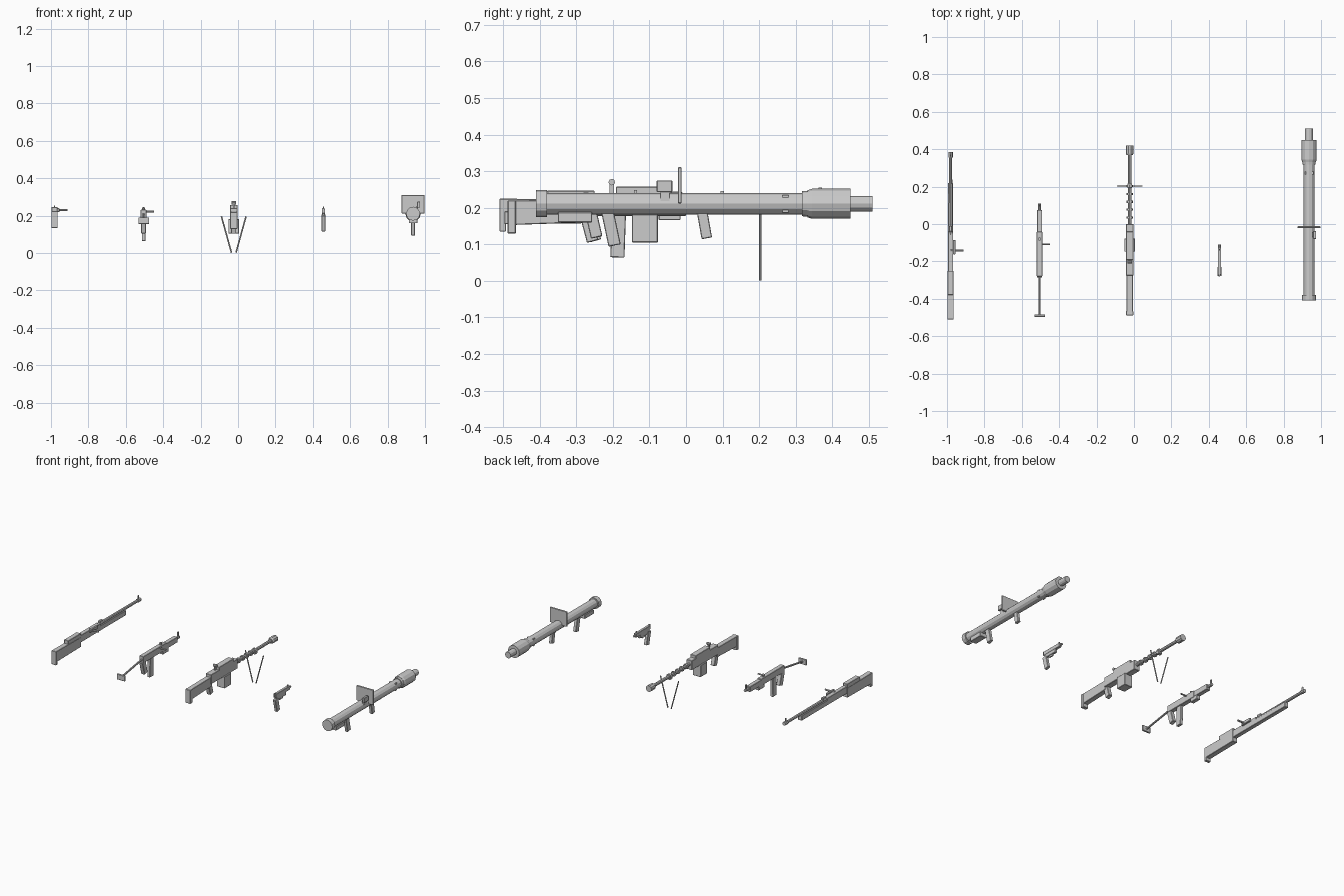
import bpy, bmesh, math
from mathutils import Matrix, Vector

if "Cube" in bpy.data.objects:
    bpy.data.objects.remove(bpy.data.objects["Cube"])


def finish(name, bm, bevel=0.0):
    bmesh.ops.recalc_face_normals(bm, faces=bm.faces)
    me = bpy.data.meshes.new(name)
    bm.to_mesh(me)
    bm.free()
    ob = bpy.data.objects.new(name, me)
    bpy.context.collection.objects.link(ob)
    if bevel:
        m = ob.modifiers.new("edge", 'BEVEL')
        m.width, m.segments = bevel, 1
    return ob


def box(name, x, w, y0, y1, z0, z1, tilt=0, bevel=0.002):
    """Box of width w centred on x; tilt swings the lower end forward."""
    bm = bmesh.new()
    bmesh.ops.create_cube(bm, size=1)
    mat = (Matrix.Translation((x, (y0 + y1) / 2, (z0 + z1) / 2))
           @ Matrix.Rotation(math.radians(tilt), 4, 'X')
           @ Matrix.Diagonal((w, y1 - y0, z1 - z0, 1)))
    bmesh.ops.transform(bm, matrix=mat, verts=bm.verts)
    return finish(name, bm, bevel)


def lathe(name, x, z, profile, sides=12):
    """Closed turned part along y from (y, radius) pairs."""
    bm = bmesh.new()
    rings = []
    for y, r in profile:
        rings.append([bm.verts.new((x + r * math.cos(2 * math.pi * i / sides), y,
                                    z + r * math.sin(2 * math.pi * i / sides)))
                      for i in range(sides)])
    for a, b in zip(rings, rings[1:]):
        for i in range(sides):
            j = (i + 1) % sides
            bm.faces.new((a[i], a[j], b[j], b[i]))
    bm.faces.new(rings[0])
    bm.faces.new(rings[-1])
    return finish(name, bm)


def rod(name, p, q, r, sides=8):
    p, q = Vector(p), Vector(q)
    bm = bmesh.new()
    bmesh.ops.create_cone(bm, cap_ends=True, segments=sides, radius1=r, radius2=r,
                          depth=(q - p).length)
    rot = (q - p).to_track_quat('Z', 'Y').to_matrix().to_4x4()
    bmesh.ops.transform(bm, matrix=Matrix.Translation((p + q) / 2) @ rot, verts=bm.verts)
    return finish(name, bm)


def side_profile(name, x, w, pts, bevel=0.002):
    """Outline of (y, z) points extruded to width w."""
    bm = bmesh.new()
    f = bm.faces.new([bm.verts.new((x - w / 2, y, z)) for y, z in pts])
    ext = bmesh.ops.extrude_face_region(bm, geom=[f])
    bmesh.ops.translate(bm, vec=(w, 0, 0),
                        verts=[v for v in ext['geom'] if isinstance(v, bmesh.types.BMVert)])
    return finish(name, bm, bevel)


# Bolt-action rifle
X = -0.981
side_profile("rifle_stock", X, 0.034, [(-0.50, 0.155), (-0.25, 0.158), (-0.25, 0.222), (-0.50, 0.225)])
box("rifle_butt_plate", X, 0.034, -0.51, -0.492, 0.135, 0.225)
box("rifle_comb", X, 0.032, -0.38, -0.25, 0.205, 0.247)
box("rifle_receiver", X, 0.028, -0.27, -0.045, 0.185, 0.232)
box("rifle_fore_stock", X, 0.027, -0.06, 0.22, 0.185, 0.218)
lathe("rifle_barrel", X, 0.224, [(-0.06, 0.010), (0.345, 0.009), (0.385, 0.009)], 8)
lathe("rifle_muzzle_band", X, 0.224, [(0.355, 0.012), (0.385, 0.012)], 8)
box("rifle_front_sight", X, 0.006, 0.362, 0.372, 0.228, 0.255, bevel=0)
box("rifle_rear_sight", X, 0.016, -0.04, -0.01, 0.228, 0.244)
box("rifle_bolt", -0.961, 0.014, -0.162, -0.085, 0.219, 0.240)
rod("rifle_bolt_handle", (X, -0.142, 0.230), (-0.912, -0.142, 0.230), 0.006)

# Compact automatic with folding stock
X = -0.505
box("smg_receiver", X, 0.030, -0.28, -0.04, 0.188, 0.232)
box("smg_fore_end", X, 0.028, -0.05, 0.075, 0.190, 0.226)
lathe("smg_barrel", X, 0.210, [(0.06, 0.009), (0.11, 0.009)], 8)
box("smg_front_sight", X, 0.006, 0.094, 0.104, 0.21, 0.246, bevel=0)
rod("smg_rear_sight", (X, -0.08, 0.225), (X, -0.08, 0.245), 0.009)
box("smg_lower_block", X, 0.026, -0.075, -0.015, 0.166, 0.195)
box("smg_magazine", X, 0.019, -0.205, -0.166, 0.064, 0.195, tilt=-2)
box("smg_grip", X, 0.026, -0.276, -0.243, 0.108, 0.195, tilt=15)
rod("smg_charging_handle", (X, -0.108, 0.223), (-0.448, -0.108, 0.223), 0.005)
rod("smg_stock_strut", (X, -0.275, 0.208), (X, -0.488, 0.173), 0.006)
box("smg_shoulder_plate", -0.504, 0.058, -0.497, -0.485, 0.155, 0.191)

# Belt-fed gun with bipod
X = -0.023
side_profile("mg_stock", X, 0.034, [(-0.475, 0.153), (-0.27, 0.160), (-0.27, 0.222), (-0.475, 0.220)])
box("mg_butt_plate", X, 0.038, -0.488, -0.465, 0.130, 0.220)
box("mg_receiver", X, 0.040, -0.275, 0.0, 0.178, 0.240)
box("mg_top_cover", X, 0.040, -0.192, -0.04, 0.235, 0.258)
rod("mg_rear_sight", (X - 0.012, -0.203, 0.270), (X + 0.012, -0.203, 0.270), 0.009)
box("mg_sight_post", X, 0.008, -0.209, -0.197, 0.236, 0.268, bevel=0)
box("mg_ammo_box", X, 0.058, -0.148, -0.077, 0.105, 0.182)
box("mg_grip", X, 0.027, -0.28, -0.248, 0.107, 0.175, tilt=15)
lathe("mg_barrel", X, 0.212, [(-0.02, 0.010), (0.38, 0.010)], 8)
for i in range(5):
    y = 0.035 + i * 0.042
    lathe(f"mg_barrel_ring_{i}", X, 0.212, [(y - 0.006, 0.017), (y + 0.006, 0.017)], 8)
lathe("mg_muzzle", X, 0.212, [(0.368, 0.016), (0.378, 0.021), (0.42, 0.021)], 10)
box("mg_bipod_mount", X, 0.026, 0.192, 0.216, 0.193, 0.225)
for s, side in ((-1, "left"), (1, "right")):
    rod(f"mg_bipod_leg_{side}", (X + s * 0.066, 0.203, 0.197), (X + s * 0.012, 0.203, 0.002), 0.004, 6)

# Pistol
X = 0.457
box("pistol_slide", X, 0.018, -0.272, -0.125, 0.212, 0.238)
box("pistol_frame", X, 0.016, -0.265, -0.165, 0.192, 0.215)
lathe("pistol_barrel", X, 0.225, [(-0.13, 0.007), (-0.11, 0.007)], 8)
box("pistol_grip", X, 0.019, -0.270, -0.238, 0.118, 0.205, tilt=13)
box("pistol_hammer", X, 0.008, -0.28, -0.266, 0.222, 0.242, bevel=0)
box("pistol_front_sight", X, 0.005, -0.142, -0.134, 0.236, 0.248, bevel=0)
box("pistol_trigger_guard", X, 0.008, -0.226, -0.192, 0.182, 0.194, bevel=0)

# Shoulder launcher with shield
X, Z = 0.936, 0.211
lathe("launcher_tube", X, Z, [(-0.40, 0.029), (0.33, 0.029)])
lathe("launcher_rear_ring", X, Z, [(-0.41, 0.037), (-0.38, 0.037)])
lathe("launcher_collar", X, Z, [(0.317, 0.034), (0.338, 0.036)])
lathe("launcher_head", X, Z, [(0.332, 0.037), (0.345, 0.041), (0.45, 0.041)])
lathe("launcher_nose", X, Z, [(0.44, 0.021), (0.51, 0.021)])
box("launcher_shoulder_rest", X, 0.045, -0.35, -0.257, 0.160, 0.188)
box("launcher_rear_grip", X, 0.020, -0.222, -0.188, 0.096, 0.190, tilt=12)
box("launcher_front_grip", X, 0.020, 0.036, 0.065, 0.116, 0.190, tilt=10)
box("launcher_shield", X, 0.122, -0.022, -0.012, 0.212, 0.311)
box("launcher_sight", 0.966, 0.016, -0.08, -0.037, 0.243, 0.275)
box("launcher_sight_mount", 0.957, 0.012, -0.07, -0.045, 0.215, 0.248, bevel=0)
for sx in (-1, 1):
    for sz in (-1, 1):
        box("launcher_tube_clip", X + sx * 0.019, 0.008, 0.264, 0.280,
            Z + sz * 0.020 - 0.004, Z + sz * 0.020 + 0.004, bevel=0)
